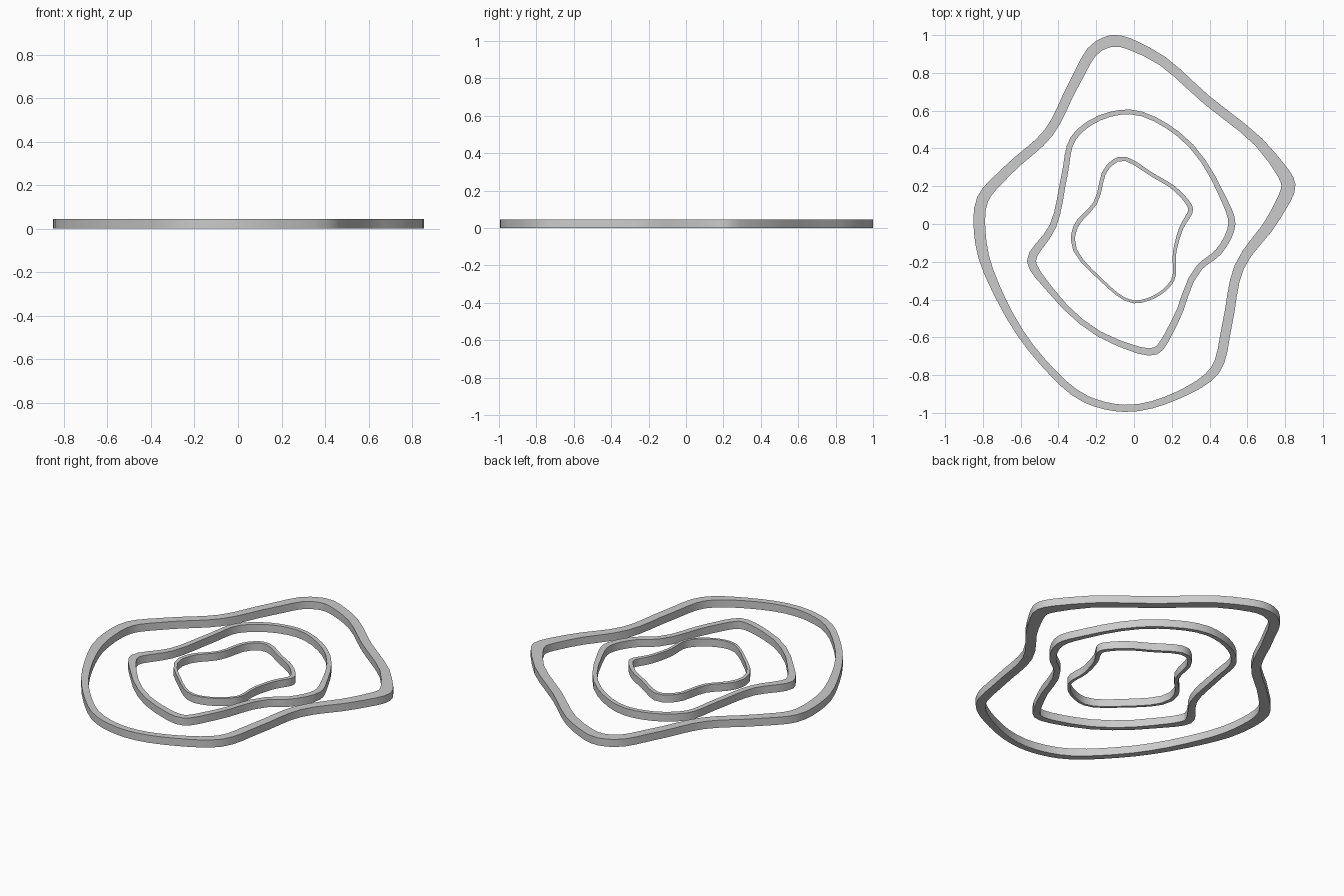
import bpy, bmesh
from mathutils import Vector

if "Cube" in bpy.data.objects:
    bpy.data.objects.remove(bpy.data.objects["Cube"])

HEIGHT = 0.045
STEPS = 4

# Each profile point: x, y of the outer edge, and wall width there
OUTER = [(-.12, 1.0, .062), (.08, .936, .055), (.40, .677, .05), (.757, .365, .058),
         (.855, .21, .075), (.773, .026, .064), (.58, -.24, .052), (.52, -.53, .052),
         (.45, -.79, .052), (.24, -.925, .04), (-.05, -.995, .038), (-.26, -.947, .04),
         (-.50, -.74, .038), (-.725, -.407, .046), (-.84, -.106, .06), (-.83, .143, .062),
         (-.683, .307, .054), (-.472, .50, .052), (-.34, .757, .054), (-.203, .968, .06)]
MIDDLE = [(-.02, .606, .025), (.24, .487, .024), (.478, .16, .03), (.537, .0, .038),
          (.46, -.16, .036), (.36, -.24, .034), (.23, -.53, .036), (.124, -.69, .04),
          (-.09, -.645, .033), (-.456, -.36, .034), (-.567, -.196, .048),
          (-.446, -.005, .036), (-.383, .265, .032), (-.335, .46, .03), (-.235, .55, .028)]
INNER = [(-.087, .354, .023), (.108, .265, .02), (.25, .17, .022), (.313, .08, .026),
         (.26, -.026, .022), (.224, -.15, .018), (.213, -.30, .017), (.155, -.365, .016),
         (0, -.42, .015), (-.18, -.30, .015), (-.335, -.08, .022), (-.32, -.01, .024),
         (-.214, .116, .02), (-.145, .312, .022)]


def smooth_closed(points):
    """Closed cubic through the points, spaced by chord length."""
    p = [Vector(q) for q in points]
    n = len(p)
    d = [(p[(i + 1) % n] - p[i]).length for i in range(n)]
    tan = []
    for i in range(n):
        a, b = d[i - 1], d[i]
        tan.append(((p[i] - p[i - 1]) / a * b + (p[(i + 1) % n] - p[i]) / b * a) / (a + b))
    out = []
    for i in range(n):
        j = (i + 1) % n
        for k in range(STEPS):
            t = k / STEPS
            out.append(p[i] * (2*t**3 - 3*t**2 + 1) + tan[i] * d[i] * (t**3 - 2*t**2 + t)
                       + p[j] * (3*t**2 - 2*t**3) + tan[j] * d[i] * (t**3 - t**2))
    return out


def contour_ring(name, points):
    """Flat-topped wall following a clockwise outline."""
    path = smooth_closed(points)
    n = len(path)
    bm = bmesh.new()
    sections = []
    for i, q in enumerate(path):
        t = (path[(i + 1) % n] - path[i - 1]).xy.normalized()
        o = q.xy
        c = o + Vector((t.y, -t.x)) * q.z      # inward side of a clockwise path
        sections.append([bm.verts.new((v.x, v.y, z)) for v, z in
                         ((o, 0), (o, HEIGHT), (c, HEIGHT), (c, 0))])
    for i in range(n):
        a, b = sections[i], sections[(i + 1) % n]
        for k in range(4):
            m = (k + 1) % 4
            bm.faces.new((a[k], a[m], b[m], b[k]))
    bmesh.ops.recalc_face_normals(bm, faces=bm.faces)
    mesh = bpy.data.meshes.new(name)
    bm.to_mesh(mesh)
    bm.free()
    ob = bpy.data.objects.new(name, mesh)
    bpy.context.collection.objects.link(ob)
    bpy.ops.object.select_all(action='DESELECT')
    ob.select_set(True)
    bpy.context.view_layer.objects.active = ob
    bpy.ops.object.shade_smooth_by_angle()


# Three nested contour rings
contour_ring("outer_ring", OUTER)
contour_ring("middle_ring", MIDDLE)
contour_ring("inner_ring", INNER)
